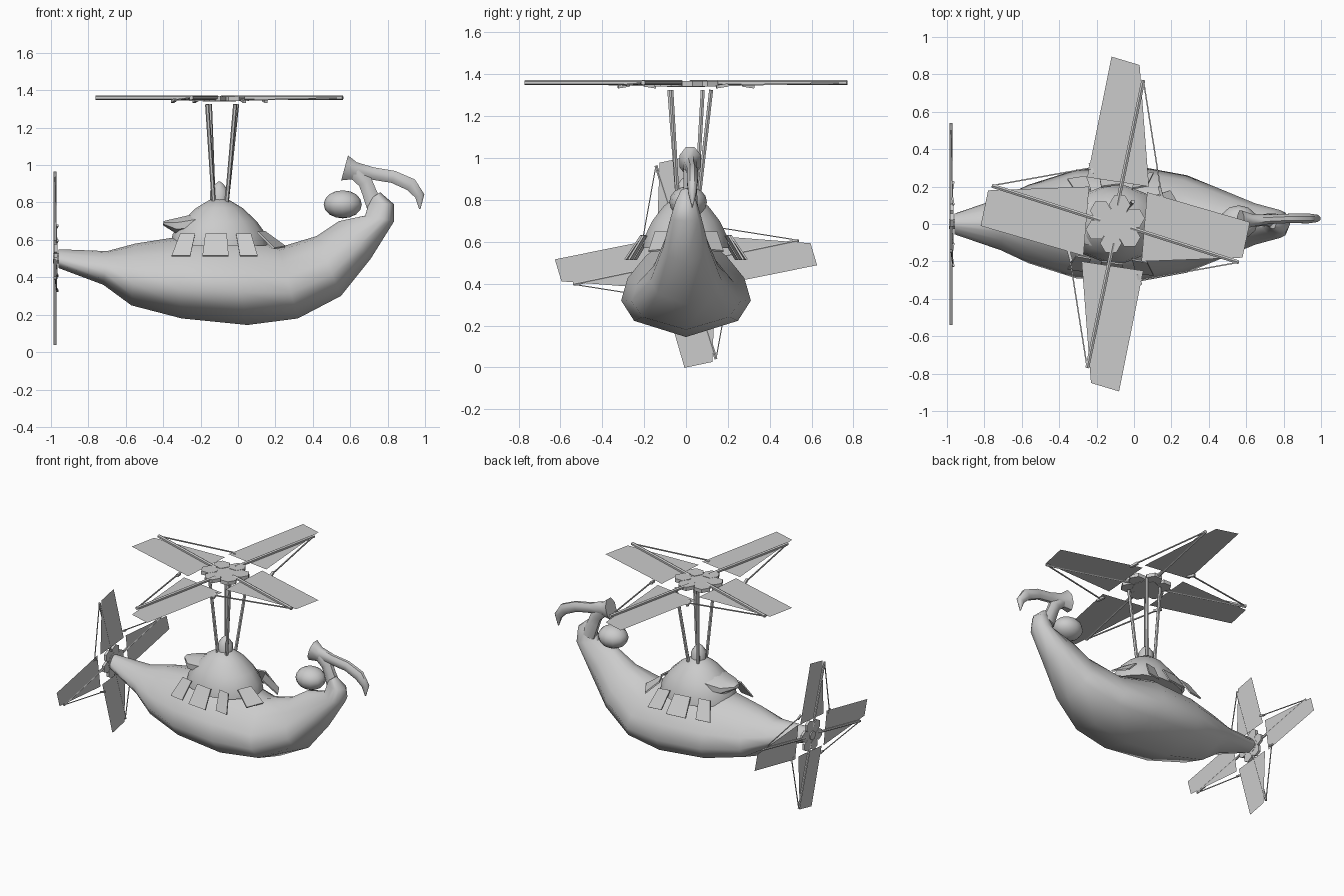
import bpy, math
from mathutils import Vector, Matrix

if "Cube" in bpy.data.objects:
    bpy.data.objects.remove(bpy.data.objects["Cube"])

grey = bpy.data.materials.new("plain grey")
grey.diffuse_color = (0.6, 0.6, 0.6, 1)
grey.use_nodes = True
grey.node_tree.nodes["Principled BSDF"].inputs["Base Color"].default_value = grey.diffuse_color


def make(name, verts, faces, smooth=False, matrix=None):
    me = bpy.data.meshes.new(name)
    me.from_pydata([tuple(v) for v in verts], [], faces)
    if matrix:
        me.transform(matrix)
    me.materials.append(grey)
    me.update()
    ob = bpy.data.objects.new(name, me)
    bpy.context.collection.objects.link(ob)
    if smooth:
        bpy.ops.object.select_all(action='DESELECT')
        ob.select_set(True)
        bpy.context.view_layer.objects.active = ob
        bpy.ops.object.shade_smooth_by_angle(angle=math.radians(50))
    return ob


def skin(name, rings, smooth=False, matrix=None):
    """Skin a list of equal-sized rings and cap both ends."""
    n = len(rings[0])
    faces = [(i * n + j, i * n + (j + 1) % n, (i + 1) * n + (j + 1) % n, (i + 1) * n + j)
             for i in range(len(rings) - 1) for j in range(n)]
    last = (len(rings) - 1) * n
    faces += [tuple(reversed(range(n))), tuple(range(last, last + n))]
    return make(name, [v for r in rings for v in r], faces, smooth, matrix)


def tube(name, path, radii, sides=8, smooth=True, matrix=None, flat=1.0):
    """Round tube through the points; flat scales the sideways width."""
    pts = [Vector(p) for p in path]
    rings = []
    for i, p in enumerate(pts):
        d = (pts[min(i + 1, len(pts) - 1)] - pts[max(i - 1, 0)]).normalized()
        side = Vector((0, 1, 0)) if abs(d.y) < 0.8 else Vector((1, 0, 0))
        b = d.cross(side).normalized()
        a = b.cross(d)
        rings.append([p + radii[i] * (a * flat * math.cos(t) + b * math.sin(t))
                      for t in (2 * math.pi * (k + 0.5) / sides for k in range(sides))])
    return skin(name, rings, smooth, matrix)


def ellipse(cx, z, rx, ry, n=14):
    return [(cx + rx * math.cos(2 * math.pi * k / n), ry * math.sin(2 * math.pi * k / n), z)
            for k in range(n)]


# Banana-shaped hull: bottom x, bottom z, top x, top z, half width
stations = [(-.96, .45, -.96, .55, .055), (-.72, .36, -.70, .54, .14), (-.57, .25, -.55, .58, .21),
            (-.30, .18, -.33, .615, .29), (.05, .145, -.05, .63, .31), (.32, .18, .22, .56, .26),
            (.55, .30, .42, .62, .17), (.71, .50, .54, .70, .11), (.835, .70, .68, .73, .075),
            (.835, .79, .70, .80, .05), (.76, .855, .715, .825, .025)]
half = [(0, 0), (.16, .8), (.36, 1), (.58, .9), (.8, .62), (.96, .3)]
section = half + [(1, 0)] + [(t, -w) for t, w in reversed(half[1:])]
skin("hull", [[(bx + (tx - bx) * t, w * hw, bz + (tz - bz) * t) for t, w in section]
              for bx, bz, tx, tz, hw in stations], True)

# Cabin dome with rear visor and top knob
skin("cabin_dome", [ellipse(-.1, .57, .26, .21), ellipse(-.1, .63, .25, .20),
                    ellipse(-.1, .70, .20, .165), ellipse(-.1, .77, .125, .11),
                    ellipse(-.1, .815, .05, .05)], True)
tube("rear_visor", [(-.2, 0, .69), (-.33, 0, .675), (-.40, 0, .69)], [.06, .045, .012], 8, True, None, 2.2)
skin("dome_knob", [ellipse(-.1, .80, .05, .05, 8), ellipse(-.1, .86, .05, .05, 8),
                   ellipse(-.1, .895, .025, .025, 8), ellipse(-.1, .912, .006, .006, 8)], True)

# Slanted window panels below the dome: top and bottom x range on each side
for s in (-1, 1):
    for k, (a, b, c, d, y0, y1) in enumerate([(-.31, -.23, -.355, -.255, .165, .235),
                                              (-.175, -.06, -.19, -.05, .195, .272),
                                              (-.01, .07, .01, .105, .185, .255)]):
        top = [(a, s * y0, .628), (b, s * (y0 + .015), .628), (d, s * (y1 + .015), .512), (c, s * y1, .512)]
        skin("window_panel", [top, [(x, y + s * .008, z + .005) for x, y, z in top]])
    p = [(.10, s * .15, .64), (.14, s * .06, .64), (.25, s * .08, .56), (.19, s * .18, .55)]
    skin("front_panel", [p, [(x + .005, y, z + .008) for x, y, z in p]])

# Mast struts
for x0, y0, x1, y1 in [(-.13, -.04, -.165, -.08), (-.13, .05, -.15, .08),
                       (-.06, -.04, -.015, -.07), (-.06, .06, -.005, .12)]:
    tube("mast_strut", [(x0, y0, .80), (x1, y1, 1.325)], [.011, .011], 6, False)

# Ball and hooked fin on the raised end
bpy.ops.mesh.primitive_uv_sphere_add(segments=12, ring_count=8, location=(.56, .01, .79))
ball = bpy.context.object
ball.name = "ball"
ball.scale = (.102, .09, .075)
ball.data.materials.append(grey)
bpy.ops.object.shade_smooth_by_angle(angle=math.radians(50))
tube("hook_neck", [(.74, .02, .76), (.70, .02, .86), (.68, .02, .91), (.63, .02, .96)],
     [.05, .042, .042, .045], 8, True, None, .8)
tube("hook_arm", [(.57, .02, .985), (.625, .02, .97), (.72, .025, .955), (.83, .03, .937),
                  (.925, .03, .895), (.972, .03, .835), (.972, .03, .765)],
     [.075, .05, .036, .036, .038, .028, .004], 8, True, None, .75)


def rotor(prefix, m):
    """Four flat blades, poles, tie rods and a lobed hub; half of it is repeated by a half turn."""
    for turn in (0, math.pi):
        mm = m @ Matrix.Rotation(turn, 4, 'Z')
        for blade, pole, peg in [
                ([(-.15, .25), (.18, .20), (.13, .85), (-.02, .895)], [(.01, .10), (.15, .77)], (.245, .17)),
                ([(.14, -.20), (.17, .17), (.72, .01), (.68, -.18)], [(.08, -.02), (.66, -.205)], (.13, -.30))]:
            make(prefix + "_blade", [(u, v, 0) for u, v in blade], [(0, 1, 2, 3)], False, mm)
            ends = [(u, v, .008) for u, v in pole]
            tube(prefix + "_pole", ends, [.012, .012], 6, False, mm)
            tube(prefix + "_tie_rod", [ends[1], (*peg, -.005)], [.005, .005], 4, False, mm)
            tube(prefix + "_peg", [(peg[0] - .01, peg[1] + .03, -.003), (peg[0] + .005, peg[1] - .025, -.012)],
                 [.011, .011], 4, False, mm)
    skin(prefix + "_hub", [ellipse(0, z, .09, .09, 8) for z in (-.012, .012)], False, m)
    for k in range(6):
        a = math.pi * k / 3 + .3
        lobe = Matrix.Translation((.105 * math.cos(a), .105 * math.sin(a), 0))
        skin(prefix + "_hub_lobe", [ellipse(0, z, .058, .058, 6) for z in (-.010, .015)], False, m @ lobe)


# Lifting rotor on the mast, smaller turned copy on the tail
rotor("top_rotor", Matrix.Translation((-.1, 0, 1.352)))
turned = Matrix(((0, 0, -1, 0), (0, 1, 0, 0), (1, 0, 0, 0), (0, 0, 0, 1)))
rotor("tail_rotor", Matrix.Translation((-.973, 0, .502)) @ turned @ Matrix.Scale(.7, 4))
# Tail shaft joining hull and rotor
tube("tail_shaft", [(-.99, 0, .502), (-.94, 0, .502)], [.03, .03], 8, False)
